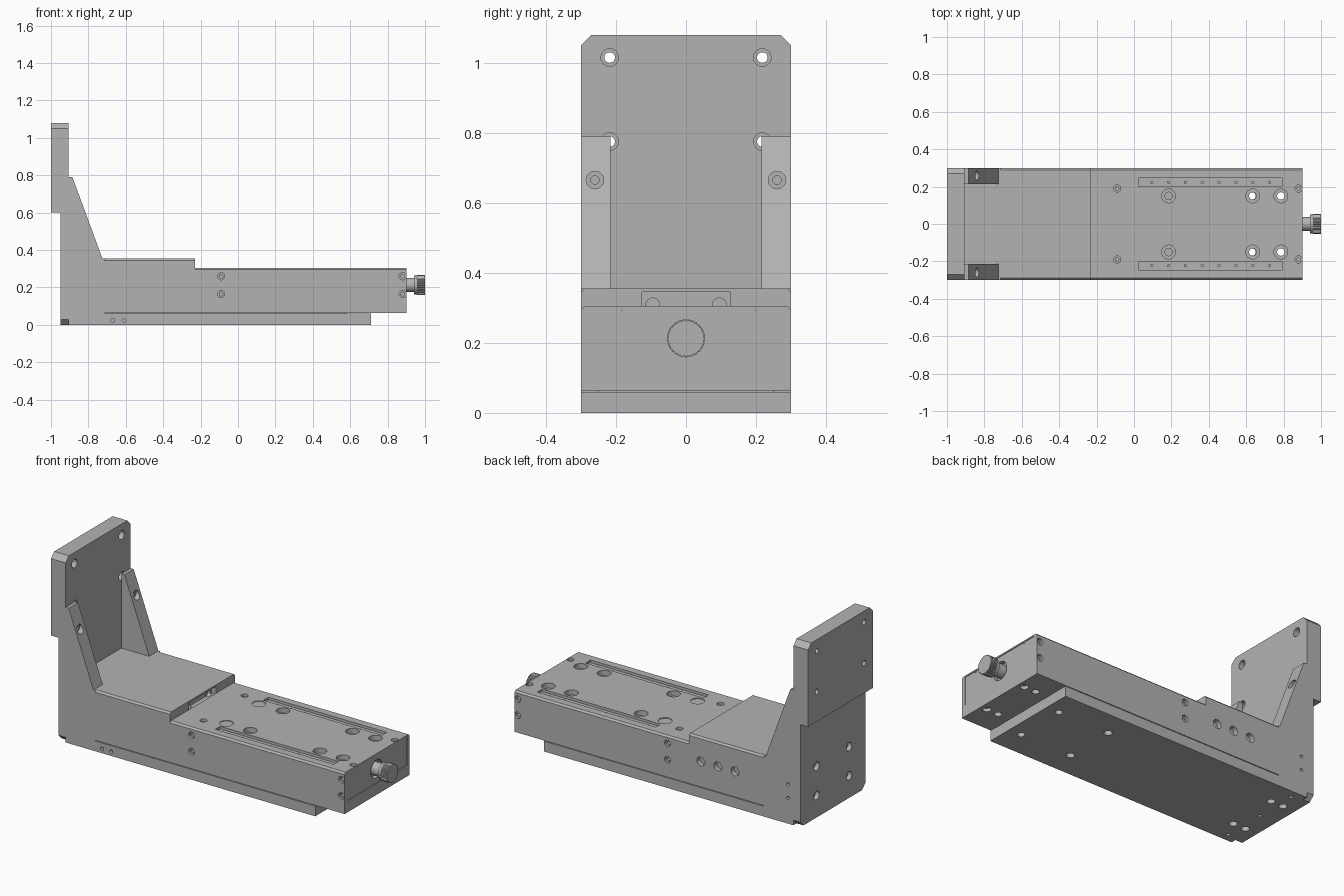
import bpy, bmesh, math
from mathutils import Matrix, Vector

cube = bpy.data.objects.get("Cube")
if cube:
    bpy.data.objects.remove(cube, do_unlink=True)

grey = bpy.data.materials.new("machined_grey")
grey.use_nodes = True
colour = (0.45, 0.45, 0.45, 1)
grey.diffuse_color = colour
grey.node_tree.nodes["Principled BSDF"].inputs["Base Color"].default_value = colour

AXES = {"x": Vector((1, 0, 0)), "y": Vector((0, 1, 0)), "z": Vector((0, 0, 1))}


def finish(name, bm):
    bmesh.ops.recalc_face_normals(bm, faces=bm.faces)
    mesh = bpy.data.meshes.new(name)
    bm.to_mesh(mesh)
    bm.free()
    mesh.materials.append(grey)
    obj = bpy.data.objects.new(name, mesh)
    bpy.context.collection.objects.link(obj)
    return obj


def prism(name, pts, axis, lo, hi):
    """Extrude a (y,z) profile along x, or an (x,z) profile along y."""
    bm = bmesh.new()
    place = (lambda a, b: (lo, a, b)) if axis == "x" else (lambda a, b: (a, lo, b))
    face = bm.faces.new([bm.verts.new(place(*p)) for p in pts])
    new = bmesh.ops.extrude_face_region(bm, geom=[face])["geom"]
    bmesh.ops.translate(bm, vec=AXES[axis] * (hi - lo),
                        verts=[v for v in new if isinstance(v, bmesh.types.BMVert)])
    return finish(name, bm)


def add_box(bm, lo, hi):
    lo, hi = Vector(lo), Vector(hi)
    size = Matrix.Diagonal((*(hi - lo), 1))
    bmesh.ops.create_cube(bm, size=1, matrix=Matrix.Translation((lo + hi) / 2) @ size)


def add_cyl(bm, centre, r, depth, axis, segments=32):
    turn = AXES["z"].rotation_difference(AXES[axis]).to_matrix().to_4x4()
    return bmesh.ops.create_cone(bm, cap_ends=True, segments=segments, radius1=r, radius2=r,
                                 depth=depth, matrix=Matrix.Translation(centre) @ turn)["verts"]


def box(name, lo, hi):
    bm = bmesh.new()
    add_box(bm, lo, hi)
    return finish(name, bm)


def cut(obj, holes=(), boxes=()):
    """Subtract cylinders (centre, radius, total depth, axis) and boxes (lo, hi)."""
    bm = bmesh.new()
    for hole in holes:
        add_cyl(bm, *hole)
    for b in boxes:
        add_box(bm, *b)
    cutter = finish("cutter", bm)
    cutter.hide_render = True
    mod = obj.modifiers.new("cut", "BOOLEAN")
    mod.operation, mod.solver, mod.object = "DIFFERENCE", "EXACT", cutter
    dg = bpy.context.evaluated_depsgraph_get()
    mesh = bpy.data.meshes.new_from_object(obj.evaluated_get(dg))
    obj.modifiers.clear()
    obj.data = mesh
    bpy.data.objects.remove(cutter, do_unlink=True)


def body_profile(bottom, top, c=0.01):
    return [(-0.3, bottom), (0.3, bottom), (0.3, top - c), (0.3 - c, top),
            (c - 0.3, top), (-0.3, top - c)]


SIDES = (-1, 1)

# Base plate with mounting holes
base = box("base_plate", (-0.905, -0.3, 0), (0.71, 0.3, 0.06))
cut(base, [((x, s * 0.15, 0), 0.022, 0.06, "z") for s in SIDES for x in (-0.87, -0.79, 0.3)]
    + [((0.63, s * 0.15, 0), 0.02, 0.3, "z") for s in SIDES]
    + [((-0.84, y, 0), 0.01, 0.06, "z") for y in (-0.25, 0, 0.25)]
    + [((x, -0.3, 0.025), 0.01, 0.05, "y") for x in (-0.67, -0.61)])

# Upright plate: thin lower part, thick chamfered upper part
lower = prism("upright_lower", [(-0.27, 0), (0.27, 0), (0.3, 0.03), (0.3, 0.6),
                                (-0.3, 0.6), (-0.3, 0.03)], "x", -0.95, -0.905)
cut(lower, [((-0.95, s * 0.15, z), 0.025, 0.05, "x") for s in SIDES for z in (0.13, 0.3)])
upper = prism("upright_upper", [(-0.3, 0.6), (0.3, 0.6), (0.3, 1.05), (0.27, 1.08),
                                (-0.27, 1.08), (-0.3, 1.05)], "x", -1, -0.905)
spots = [(s * 0.218, z) for s in SIDES for z in (0.775, 1.015)]
cut(upper, [((-0.905, y, z), 0.025, 0.08, "x") for y, z in spots])
cut(upper, [((-0.95, y, z), 0.015, 0.3, "x") for y, z in spots])

# Angle bracket block and its two gussets
bracket = box("bracket_block", (-0.905, -0.3, 0.06), (-0.715, 0.3, 0.355))
cut(bracket, [((-0.87, 0.3, z), 0.009, 0.05, "y") for z in (0.15, 0.23)])
for s, side in zip(SIDES, ("front", "back")):
    lo, hi = sorted((s * 0.3, s * 0.215))
    gusset = prism(side + "_gusset", [(-0.905, 0.355), (-0.725, 0.355), (-0.885, 0.79),
                                      (-0.905, 0.79)], "y", lo, hi)
    cut(gusset, [((-0.8, s * 0.26, 0.665), 0.025, 0.12, "x")])
    cut(gusset, [((-0.84, s * 0.26, 0.665), 0.012, 0.11, "x")])

# Lower rail under the carriage
rail = box("lower_rail", (-0.715, -0.3, 0.064), (0.9, 0.3, 0.13))
cut(rail, [((x, s * 0.15, 0.1), 0.02, 0.3, "z") for s in SIDES for x in (0.63, 0.785)]
    + [((0.86, s * 0.15, 0.064), 0.022, 0.04, "z") for s in SIDES])
box("rail_spacer", (-0.715, -0.25, 0.06), (0.58, 0.25, 0.064))

# Raised motor cover with end notch and three ports at the back
cover = prism("motor_cover", body_profile(0.13, 0.355), "x", -0.715, -0.23)
cut(cover, [((x, 0.3, 0.213), 0.026, 0.06, "y") for x in (-0.306, -0.416, -0.526)],
    [((-0.26, -0.125, 0.3), (-0.2, 0.125, 0.345))])
cut(cover, [((-0.26, s * 0.095, 0.308), 0.02, 0.03, "x") for s in SIDES])

# Carriage with slots, counterbores and side screw holes
carriage = prism("carriage", body_profile(0.13, 0.305), "x", -0.23, 0.9)
bores = [(x, s * 0.15) for s in SIDES for x in (0.185, 0.635, 0.785)]
screws = [(x, s * 0.19) for s in SIDES for x in (-0.09, 0.88)]
sides = [(x, s * 0.3, z) for s in SIDES for x in (-0.09, 0.88) for z in (0.165, 0.26)]
cut(carriage, [((x, y, 0.305), 0.037, 0.06, "z") for x, y in bores]
    + [((0.03, s * 0.15, 0.305), 0.037, 0.008, "z") for s in SIDES]
    + [((x, y, 0.305), 0.019, 0.03, "z") for x, y in screws]
    + [(p, 0.019, 0.03, "y") for p in sides],
    [((0.025, s * 0.2225 - 0.0225, 0.29), (0.79, s * 0.2225 + 0.0225, 0.32)) for s in SIDES]
    + [((0.896, -0.275, 0.131), (0.92, 0.275, 0.297))])
cut(carriage, [((x, y, 0.2), 0.02, 0.3, "z") for x, y in bores]
    + [((x, y, 0.29), 0.009, 0.04, "z") for x, y in screws]
    + [(p, 0.01, 0.07, "y") for p in sides]
    + [((0.095 + 0.09 * i, s * 0.2225, 0.29), 0.006, 0.03, "z") for s in SIDES for i in range(8)]
    + [((0.9, 0, 0.213), 0.053, 0.06, "x")])

# Adjustment knob with a knurled grip
bm = bmesh.new()
add_cyl(bm, (0.905, 0, 0.213), 0.038, 0.08, "x")
add_cyl(bm, (0.948, 0, 0.213), 0.05, 0.016, "x")
grip = add_cyl(bm, (0.978, 0, 0.213), 0.053, 0.044, "x", 64)
for v in grip:
    angle = math.atan2(v.co.z - 0.213, v.co.y)
    if round(angle / math.tau * 64) % 2:
        v.co.y *= 0.94
        v.co.z = 0.213 + (v.co.z - 0.213) * 0.94
finish("adjustment_knob", bm)

# Smooth round walls while keeping edges sharp
bpy.ops.object.select_all(action="DESELECT")
for obj in bpy.context.collection.objects:
    if obj.type == "MESH" and grey.name in obj.data.materials:
        obj.select_set(True)
        bpy.context.view_layer.objects.active = obj
bpy.ops.object.shade_smooth_by_angle(angle=math.radians(25))
